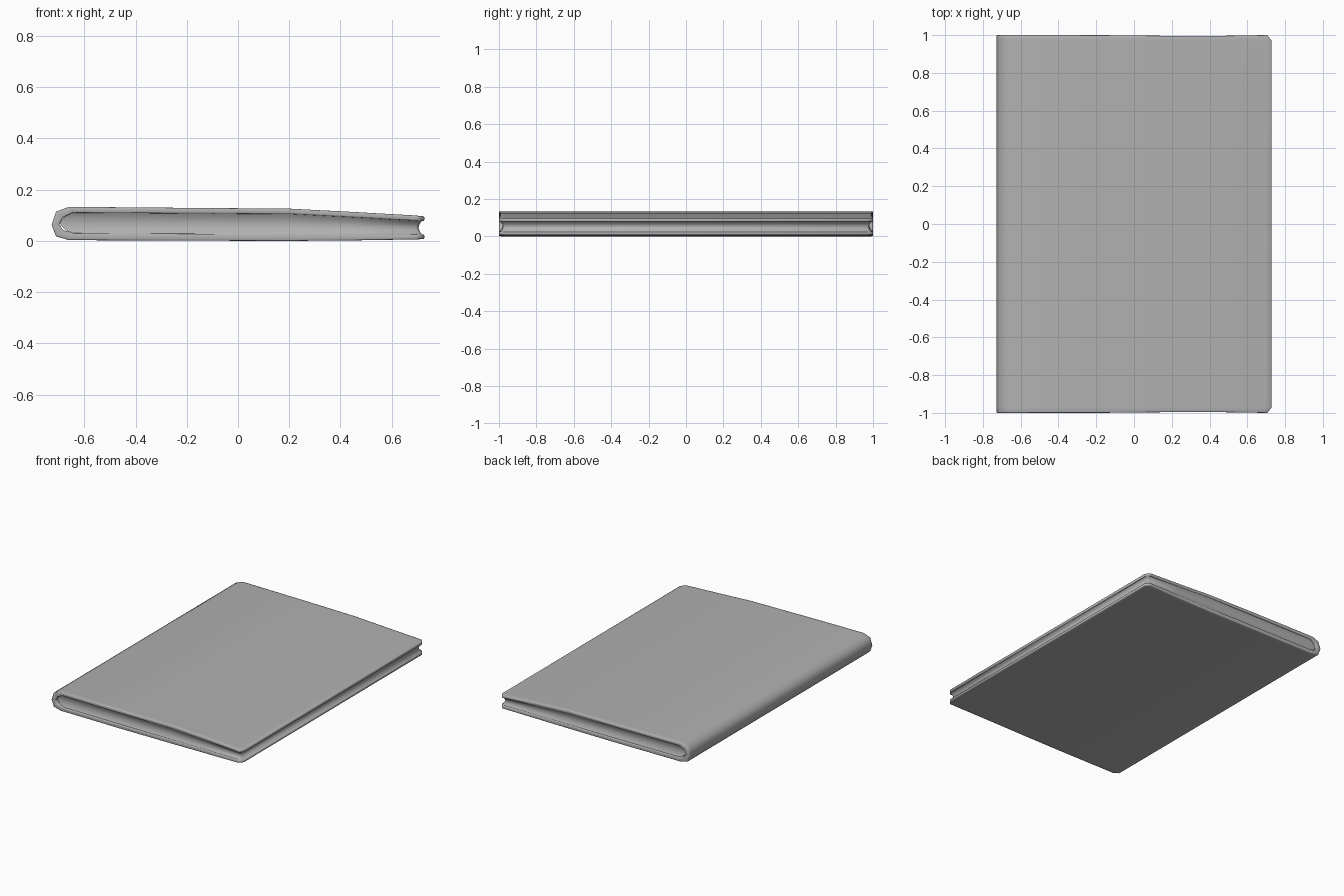
import bpy, bmesh

if "Cube" in bpy.data.objects:
    bpy.data.objects.remove(bpy.data.objects["Cube"])

# Cover cross-section (x, z): fore edge top -> round spine -> fore edge bottom
OUTER = [(.728, .096), (.695, .099), (.45, .113), (.2, .126), (-.2, .129), (-.66, .133),
         (-.711, .114), (-.728, .063), (-.711, .018), (-.66, .003),
         (-.2, .001), (.2, 0), (.45, .002), (.695, .006), (.728, .007)]
INNER = [(.728, .077), (.695, .079), (.45, .092), (.2, .105), (-.2, .107), (-.645, .110),
         (-.683, .092), (-.698, .065), (-.683, .042), (-.64, .030),
         (-.2, .028), (.2, .027), (.45, .027), (.695, .026), (.728, .025)]

grey = bpy.data.materials.new("mid_grey")
grey.diffuse_color = (.44, .44, .44, 1)
grey.use_nodes = True
grey.node_tree.nodes["Principled BSDF"].inputs["Base Color"].default_value = grey.diffuse_color


def finish(bm, name, angle):
    bmesh.ops.recalc_face_normals(bm, faces=bm.faces[:])
    mesh = bpy.data.meshes.new(name)
    bm.to_mesh(mesh)
    bm.free()
    mesh.materials.append(grey)
    ob = bpy.data.objects.new(name, mesh)
    bpy.context.collection.objects.link(ob)
    bpy.ops.object.select_all(action='DESELECT')
    ob.select_set(True)
    bpy.context.view_layer.objects.active = ob
    bpy.ops.object.shade_smooth_by_angle(angle=angle)


def edge_y(x):
    # long edges sag very slightly in the middle
    return 1 - (.004 if -.1 < x < .5 else 0)


# Folded cover with clipped fore-edge corners
bm = bmesh.new()


def row(points, y, end):
    s = 1 if y > 0 else -1
    return [bm.verts.new((min(x, .705) if end else x,
                          s * edge_y(x) if end else y, z)) for x, z in points]


sections = [(-1, True), (-.972, False), (.972, False), (1, True)]
out = [row(OUTER, *s) for s in sections]
inn = [row(INNER, *s) for s in sections]
rim = set()
n = len(OUTER)
for a in range(3):
    for loops in (out, inn):
        for i in range(n - 1):
            bm.faces.new((loops[a][i], loops[a][i + 1], loops[a + 1][i + 1], loops[a + 1][i]))
    for i in (0, n - 1):
        rim.add(bm.faces.new((out[a][i], out[a + 1][i], inn[a + 1][i], inn[a][i])))
for a in (0, 3):
    for i in range(n - 1):
        rim.add(bm.faces.new((out[a][i], out[a][i + 1], inn[a][i + 1], inn[a][i])))
bmesh.ops.recalc_face_normals(bm, faces=bm.faces[:])
rim_edges = [e for e in bm.edges if sum(f in rim for f in e.link_faces) == 1]
bmesh.ops.bevel(bm, geom=rim_edges, offset=.005, segments=2, profile=.5,
                affect='EDGES', clamp_overlap=True)
finish(bm, "cover", 1.0)

# Page block: stacked layers following the cover, hollowed on the three open sides
LAYERS = [(0, -.64, 0), (.1, -.665, .004), (.25, -.682, .009), (.5, -.696, .013),
          (.75, -.682, .009), (.9, -.665, .004), (1, -.645, 0)]


def height(points, x):
    for (x0, z0), (x1, z1) in zip(points, points[1:]):
        if min(x0, x1) <= x <= max(x0, x1):
            return z0 + (z1 - z0) * (x - x0) / (x1 - x0)
    return points[0][1]


TOP, BOTTOM = INNER[:6], INNER[9:]
bm = bmesh.new()
rings = []
for t, spine, dip in LAYERS:
    right, end = .718 - dip, .991 - dip
    plan = [(x, -end) for x in (spine, -.2, .2, .45, right - .012)]
    plan += [(right, -end + .012)]
    plan += [(x, -y) for x, y in reversed(plan)]
    ring = []
    for x, y in plan:
        cx = max(x, -.64)
        lo, hi = height(BOTTOM, cx), height(TOP, cx)
        ring.append(bm.verts.new((x, y, lo + (hi - lo) * t)))
    rings.append(ring)
m = len(rings[0])
for a, b in zip(rings, rings[1:]):
    for i in range(m):
        j = (i + 1) % m
        bm.faces.new((a[i], a[j], b[j], b[i]))
for ring in (rings[0], rings[-1]):
    for i in range(m // 2 - 1):
        bm.faces.new((ring[i], ring[i + 1], ring[m - 2 - i], ring[m - 1 - i]))
finish(bm, "pages", .9)
